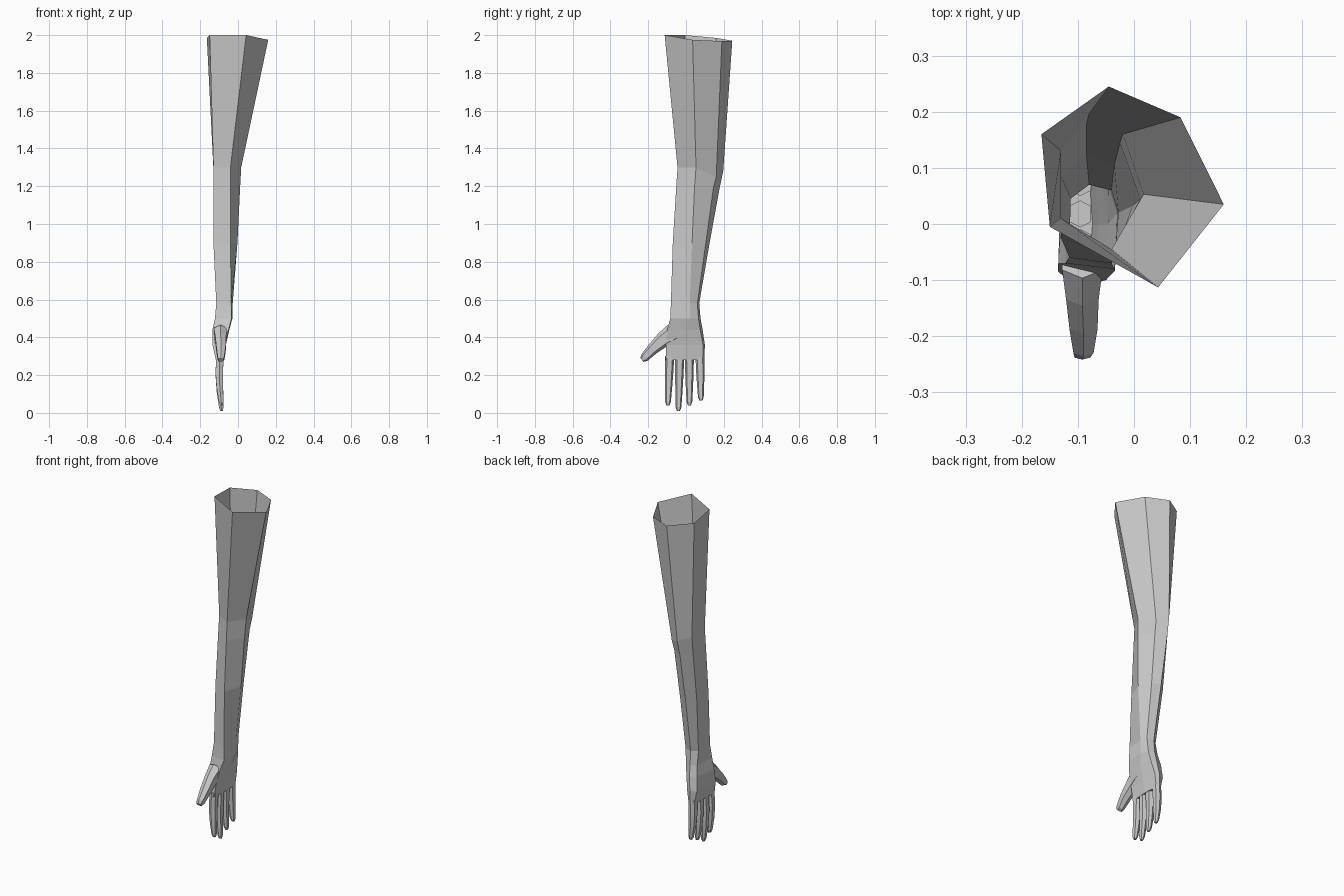
import bpy, bmesh
from mathutils import Vector

cube = bpy.data.objects.get("Cube")
if cube:
    bpy.data.objects.remove(cube, do_unlink=True)

skin = bpy.data.materials.new("plain grey")
skin.use_nodes = True
GREY = (0.6, 0.6, 0.6, 1)
skin.diffuse_color = GREY
skin.node_tree.nodes["Principled BSDF"].inputs["Base Color"].default_value = GREY


def loft(name, rings, cap_start=True, cap_end=True):
    """Skin a list of equal-sized rings of points with flat quads."""
    bm = bmesh.new()
    loops = [[bm.verts.new(p) for p in ring] for ring in rings]
    n = len(loops[0])
    for a, b in zip(loops, loops[1:]):
        for i in range(n):
            j = (i + 1) % n
            bm.faces.new((a[i], a[j], b[j], b[i]))
    if cap_start:
        bm.faces.new(loops[0])
    if cap_end:
        bm.faces.new(loops[-1][::-1])
    bmesh.ops.recalc_face_normals(bm, faces=bm.faces)
    mesh = bpy.data.meshes.new(name)
    bm.to_mesh(mesh)
    bm.free()
    mesh.materials.append(skin)
    obj = bpy.data.objects.new(name, mesh)
    bpy.context.collection.objects.link(obj)
    return obj


def level(z, *xy):
    return [(x, y, z) for x, y in xy]


# Sleeve-like arm: open, slanted shoulder rim, elbow, forearm and wrist
shoulder = [(-.165, .16, 1.985), (-.045, .245, 1.97), (.083, .19, 1.968),
            (.16, .035, 1.975), (.043, -.113, 2), (-.15, -.005, 2)]
elbow = [(-.13, .13, 1.29), (-.08, .197, 1.28), (-.02, .16, 1.25),
         (.017, .053, 1.3), (-.04, -.045, 1.3), (-.13, .01, 1.3)]
elbow_low = level(1.19, (-.13, .12), (-.085, .178), (-.025, .145),
                  (.011, .045), (-.04, -.052), (-.13, 0))
forearm = level(.9, (-.13, .085), (-.085, .125), (-.035, .105),
                (-.003, .032), (-.04, -.07), (-.13, -.025))
wrist = level(.58, (-.113, .045), (-.08, .07), (-.04, .06),
              (-.028, .02), (-.036, -.08), (-.115, -.06))
loft("arm", [shoulder, elbow, elbow_low, forearm, wrist], False, False)

# Palm: flattens and widens towards the knuckles
heel = level(.5, (-.115, .06), (-.08, .077), (-.045, .066),
             (-.03, .02), (-.034, -.083), (-.122, -.07))
thumb_root = level(.44, (-.125, .075), (-.085, .088), (-.055, .075),
                   (-.046, 0), (-.05, -.1), (-.135, -.07))
palm = level(.36, (-.13, .085), (-.095, .1), (-.07, .09),
             (-.064, 0), (-.068, -.105), (-.135, -.085))
knuckles = level(.28, (-.113, .085), (-.097, .097), (-.08, .09),
                 (-.074, 0), (-.082, -.108), (-.117, -.1))
loft("hand", [wrist, heel, thumb_root, palm, knuckles], False, True)


# Fingers: six-sided tapered tubes with a gentle bend
def finger_ring(x, y, z, wide, thick):
    return [(x + sx * thick, y + sy * wide, z) for sx, sy in
            ((1, -.6), (1, .6), (0, 1), (-1, .6), (-1, -.6), (0, -1))]


fingers = [("index_finger", -.086, -.096, .04), ("middle_finger", -.033, -.04, .01),
           ("ring_finger", .018, .018, .04), ("little_finger", .074, .079, .065)]
for name, root_y, tip_y, tip_z in fingers:
    rings = []
    for t, x, wide, thick in ((0, -.096, .024, .019), (.35, -.099, .022, .02),
                              (.65, -.096, .019, .017), (.93, -.089, .015, .012),
                              (1, -.087, .008, .007)):
        rings.append(finger_ring(x, root_y + (tip_y - root_y) * t,
                                 .3 + (tip_z - .3) * t, wide, thick))
    loft(name, rings)

# Thumb: angled forward and down from the side of the palm
axis = Vector((0, -.75, -.66))
across = Vector((0, .66, -.75))
rings = []
for x, y, z, wide, thick in ((-.092, -.06, .425, .055, .036),
                             (-.092, -.118, .39, .042, .029),
                             (-.09, -.175, .34, .031, .025),
                             (-.09, -.22, .293, .024, .018),
                             (-.092, -.233, .28, .013, .014)):
    centre = Vector((x, y, z))
    rings.append([centre + across * (wide * a) + Vector((thick * b, 0, 0))
                  for a, b in ((-1, 0), (-.6, 1), (.6, 1), (1, 0), (.6, -1), (-.6, -1))])
loft("thumb", rings)
